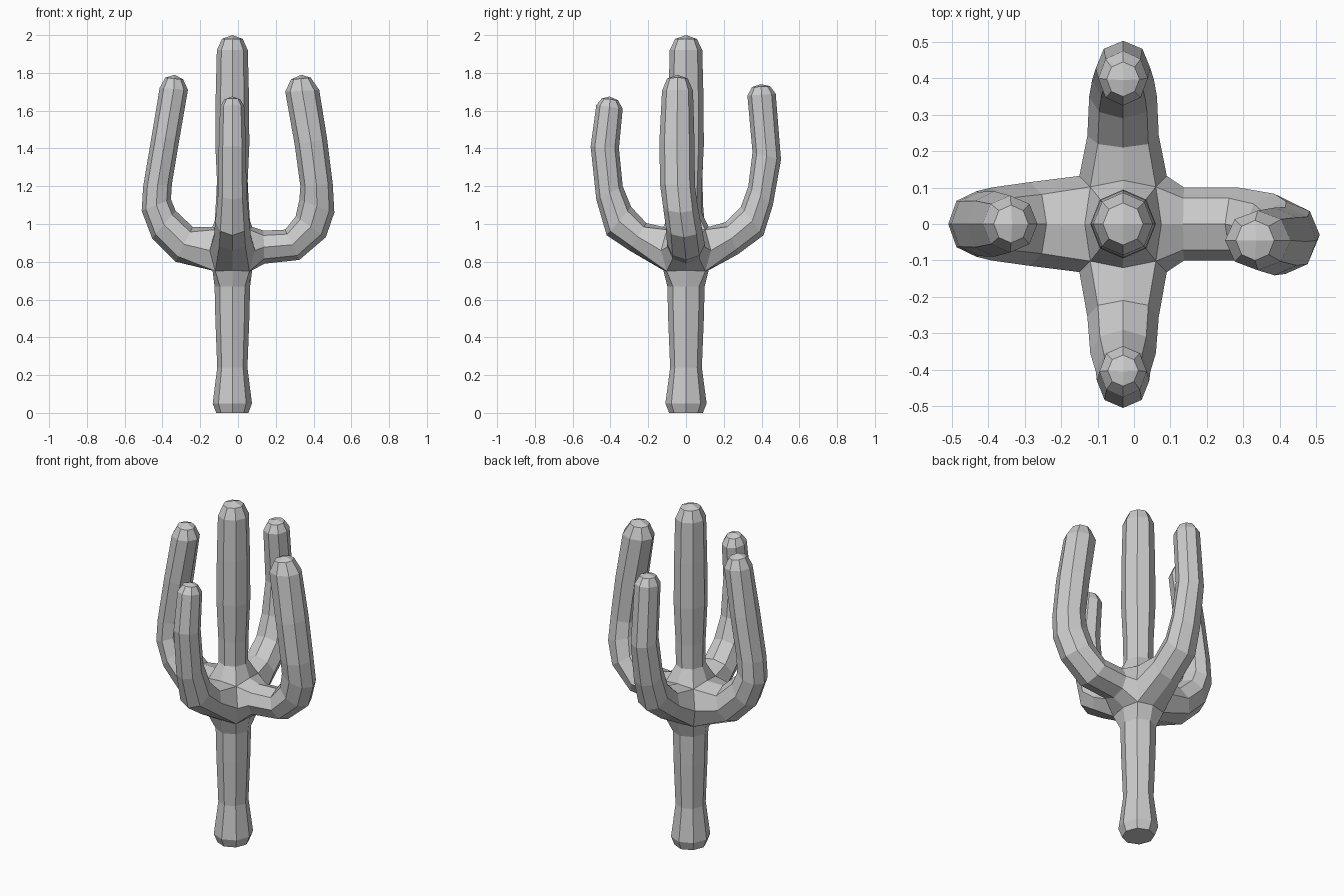
import bpy, bmesh
from math import sin, cos, pi
from mathutils import Vector as V

CENTRE = V((-0.03, 0, 0))
X, Y, Z = V((1, 0, 0)), V((0, 1, 0)), V((0, 0, 1))
bm = bmesh.new()

# hub: cube-like frame of 8 corners and 12 edge midpoints, shared by all limbs
hub = {}
for i in (-1, 0, 1):
    for j in (-1, 0, 1):
        for k in (-1, 0, 1):
            if abs(i) + abs(j) + abs(k) < 2:
                continue
            if k == 0:
                p = V((0.12 * i, 0.132 * j, 0.86))
            elif i and j:
                p = V((0.09 * i, 0.102 * j, 0.97 if k > 0 else 0.75))
            else:
                p = V((0.105 * i, 0.12 * j, 0.985 if k > 0 else 0.755))
            hub[i, j, k] = bm.verts.new(p + CENTRE)


def limb(d, u, s, rings, tip):
    """Loft eight-sided rings out of one hub side and close with four quads.
    Ring: inner (along d, along u), outer (along d, along u), half width, side shift."""
    angles = [k * pi / 4 for k in range(8)]
    prev = [hub[tuple(round(c) for c in d + u * round(cos(a)) + s * round(sin(a)))]
            for a in angles]
    for di, ui, do, uo, w, off in rings:
        ring = []
        for a in angles:
            c = cos(a)
            p = (d * ((di + do) / 2 + (di - do) / 2 * c)
                 + u * ((ui + uo) / 2 + (ui - uo) / 2 * c) + s * (off + w * sin(a)))
            ring.append(bm.verts.new(p + CENTRE))
        for k in range(8):
            n = (k + 1) % 8
            bm.faces.new((prev[k], prev[n], ring[n], ring[k]))
        prev = ring
    top = bm.verts.new(d * tip[0] + u * tip[1] + s * rings[-1][5] + CENTRE)
    for k in range(0, 8, 2):
        bm.faces.new((prev[k], prev[k + 1], prev[(k + 2) % 8], top))


def trunk(sign, profile, tip):
    limb(Z * sign, X, Y, [(z * sign, r, z * sign, -r, r * 1.05, 0) for z, r in profile],
         (tip * sign, 0))


# trunk above and below the hub
trunk(1, [(1.06, 0.078), (1.2, 0.08), (1.42, 0.09), (1.68, 0.088), (1.92, 0.082),
          (1.98, 0.055)], 2.0)
trunk(-1, [(0.67, 0.094), (0.5, 0.09), (0.24, 0.08), (0.05, 0.104), (0, 0.085)], 0)

# left arm
limb(-X, Z, Y, [
    (0.21, 0.985, 0.30, 0.80, 0.115, 0),
    (0.30, 1.07, 0.425, 0.925, 0.10, 0),
    (0.325, 1.13, 0.48, 1.07, 0.09, 0),
    (0.32, 1.21, 0.472, 1.20, 0.088, 0),
    (0.28, 1.45, 0.428, 1.46, 0.09, 0),
    (0.235, 1.71, 0.385, 1.72, 0.078, 0),
    (0.26, 1.765, 0.355, 1.775, 0.052, 0)], (0.305, 1.79))

# right arm, leaning slightly forward
limb(X, Z, Y, [
    (0.165, 0.965, 0.17, 0.79, 0.10, 0),
    (0.28, 0.97, 0.355, 0.81, 0.10, 0),
    (0.335, 1.04, 0.495, 0.93, 0.095, -0.012),
    (0.355, 1.13, 0.54, 1.06, 0.092, -0.03),
    (0.36, 1.20, 0.532, 1.21, 0.092, -0.045),
    (0.33, 1.42, 0.502, 1.45, 0.093, -0.048),
    (0.28, 1.70, 0.46, 1.71, 0.082, -0.045),
    (0.31, 1.765, 0.415, 1.775, 0.055, -0.045)], (0.365, 1.79))

# front arm
limb(-Y, Z, X, [
    (0.21, 1.005, 0.30, 0.86, 0.098, 0),
    (0.29, 1.09, 0.42, 0.94, 0.09, 0),
    (0.335, 1.20, 0.475, 1.13, 0.075, 0),
    (0.355, 1.40, 0.505, 1.41, 0.072, 0),
    (0.335, 1.61, 0.475, 1.63, 0.065, 0),
    (0.36, 1.655, 0.445, 1.665, 0.042, 0)], (0.405, 1.675))

# back arm
limb(Y, Z, X, [
    (0.21, 1.01, 0.275, 0.84, 0.098, 0),
    (0.29, 1.09, 0.41, 0.94, 0.093, 0),
    (0.33, 1.20, 0.46, 1.10, 0.085, 0),
    (0.352, 1.38, 0.503, 1.34, 0.075, 0),
    (0.325, 1.68, 0.475, 1.69, 0.068, 0),
    (0.35, 1.725, 0.445, 1.73, 0.045, 0)], (0.395, 1.74))

bmesh.ops.recalc_face_normals(bm, faces=bm.faces)
mesh = bpy.data.meshes.new("cactus")
bm.to_mesh(mesh)
bm.free()
bpy.context.collection.objects.link(bpy.data.objects.new("cactus", mesh))
